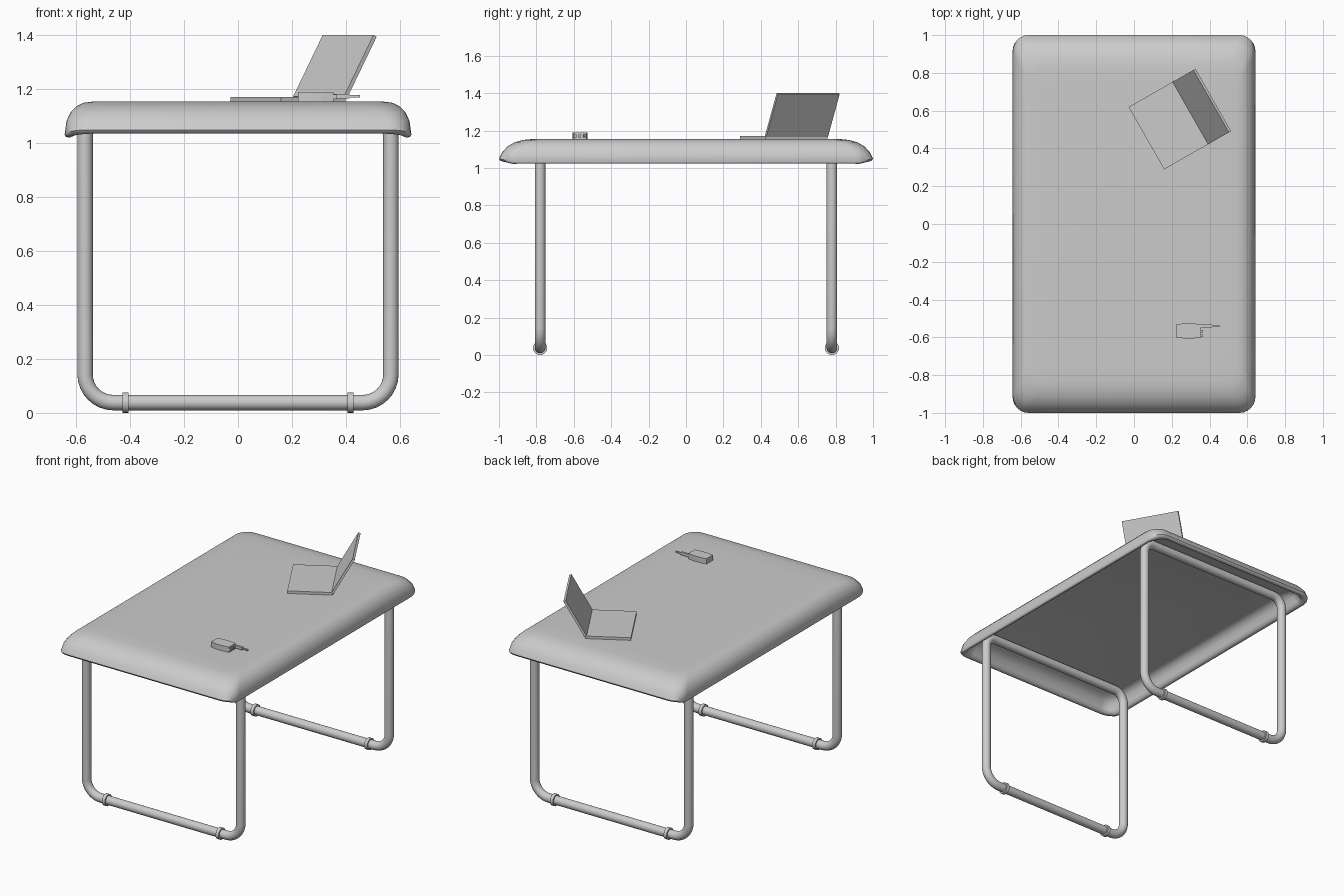
import bpy, bmesh, math
from mathutils import Matrix, Vector

if "Cube" in bpy.data.objects:
    bpy.data.objects.remove(bpy.data.objects["Cube"])

GREY = bpy.data.materials.new("light grey")
GREY.diffuse_color = (0.6, 0.6, 0.6, 1)
GREY.use_nodes = True
GREY.node_tree.nodes["Principled BSDF"].inputs["Base Color"].default_value = GREY.diffuse_color


def finish(name, bm, smooth=None):
    bmesh.ops.recalc_face_normals(bm, faces=bm.faces)
    me = bpy.data.meshes.new(name)
    bm.to_mesh(me)
    bm.free()
    me.materials.append(GREY)
    ob = bpy.data.objects.new(name, me)
    bpy.context.collection.objects.link(ob)
    if smooth:
        bpy.ops.object.select_all(action='DESELECT')
        ob.select_set(True)
        bpy.context.view_layer.objects.active = ob
        bpy.ops.object.shade_smooth_by_angle(angle=math.radians(smooth))
    return ob


def box(name, size, matrix):
    bm = bmesh.new()
    bmesh.ops.create_cube(bm, size=1, matrix=matrix @ Matrix.Diagonal((*size, 1)))
    return finish(name, bm)


def rounded_rect(hx, hy, r, steps=6):
    """Outline of a rounded rectangle, counter-clockwise."""
    pts = []
    for i, (sx, sy) in enumerate(((1, 1), (-1, 1), (-1, -1), (1, -1))):
        for k in range(steps + 1):
            a = math.pi / 2 * (i + k / steps)
            pts.append((sx * (hx - r) + r * math.cos(a), sy * (hy - r) + r * math.sin(a)))
    return pts


def loft(bm, rings, closed=False):
    n = len(rings[0])
    pairs = list(zip(rings, rings[1:])) + ([(rings[-1], rings[0])] if closed else [])
    for a, b in pairs:
        for i in range(n):
            bm.faces.new((a[i], a[(i + 1) % n], b[(i + 1) % n], b[i]))


# Table top: one hollow shell, inset x, inset y, height for each ring
PROFILE = [(0.17, 0.27, 1.155), (0.10, 0.17, 1.154), (0.070, 0.13, 1.150),
           (0.045, 0.085, 1.138), (0.022, 0.045, 1.115), (0.007, 0.016, 1.083),
           (0.0, 0.0, 1.050), (0.004, 0.006, 1.040), (0.014, 0.018, 1.036),
           (0.028, 0.032, 1.040), (0.034, 0.042, 1.060), (0.042, 0.065, 1.095),
           (0.058, 0.10, 1.120), (0.085, 0.15, 1.130)]
bm = bmesh.new()
rings = []
for ix, iy, z in PROFILE:
    ring = []
    for x, y in rounded_rect(0.643 - ix, 1.0 - iy, 0.085):
        # rim hangs slightly lower at the four corners
        near = max(0, 1 - abs(abs(y) - 0.92) / 0.09) * max(0, (abs(x) - 0.54) / 0.1)
        dip = 0.018 * near if z < 1.07 else 0
        ring.append(bm.verts.new((x, y, z - dip)))
    rings.append(ring)
loft(bm, rings)
bm.faces.new(rings[0])
bm.faces.new(rings[-1])
finish("table_top", bm, 50)


# Leg frames: closed tube loops, with a collar at each end of the floor bar
def leg_path():
    pts = []
    cx, zt, zb = 0.567, 1.098, 0.038
    for sx, sz, r, a0 in ((1, 1, 0.075, 0), (-1, 1, 0.075, 90), (-1, -1, 0.105, 180), (1, -1, 0.105, 270)):
        for k in range(9):
            a = math.radians(a0 + 90 * k / 8)
            ox = sx * (cx - r)
            oz = zt - r if sz > 0 else zb + r
            pts.append(Vector((ox + r * math.cos(a), 0, oz + r * math.sin(a))))
    return pts


def leg_frame(name, y, r=0.0285, sides=20):
    pts = leg_path()
    n = len(pts)
    bm = bmesh.new()
    rings = []
    for i, p in enumerate(pts):
        t = ((pts[(i + 1) % n] - p).normalized() + (p - pts[i - 1]).normalized()).normalized()
        side = Vector((t.z, 0, -t.x))
        ring = []
        for k in range(sides):
            a = 2 * math.pi * k / sides
            off = side * math.cos(a) * r + Vector((0, math.sin(a) * r, 0))
            ring.append(bm.verts.new(p + off + Vector((0, y, 0))))
        rings.append(ring)
    loft(bm, rings, closed=True)
    finish(name, bm, 40)


def collar(name, x, y):
    bm = bmesh.new()
    m = Matrix.Translation((x, y, 0.038)) @ Matrix.Rotation(math.pi / 2, 4, 'Y')
    bmesh.ops.create_cone(bm, cap_ends=True, segments=20, radius1=0.038, radius2=0.038,
                          depth=0.022, matrix=m)
    finish(name, bm, 40)


for end, y in (("front", -0.78), ("back", 0.78)):
    leg_frame(end + "_leg_frame", y)
    for side, x in (("left", -0.418), ("right", 0.418)):
        collar(f"{end}_{side}_collar", x, y)

# Laptop: base plus a tilted screen hinged on its far edge
lap = Matrix.Translation((0.185, 0.5225, 1.155)) @ Matrix.Rotation(math.radians(29.7), 4, 'Z')
box("laptop_base", (0.275, 0.38, 0.017), lap @ Matrix.Translation((0, 0, 0.0085)))
hinge = lap @ Matrix.Translation((0.1375, 0, 0.014)) @ Matrix.Rotation(math.radians(29), 4, 'Y')
box("laptop_screen", (0.015, 0.38, 0.262), hinge @ Matrix.Translation((-0.0005, 0, 0.131)))

# Small handheld gadget: body with slightly bulged sides, thin tip, three buttons
bm = bmesh.new()
outline = [(0.222, -0.600), (0.265, -0.606), (0.312, -0.606), (0.355, -0.600),
           (0.355, -0.532), (0.312, -0.526), (0.265, -0.526), (0.222, -0.532)]
body = [[bm.verts.new((x, y, z)) for x, y in outline] for z in (1.155, 1.19)]
loft(bm, body)
for cap in body:
    bm.faces.new(cap)
finish("gadget_body", bm)
box("gadget_tip_base", (0.06, 0.014, 0.018), Matrix.Translation((0.383, -0.540, 1.174)))
box("gadget_tip", (0.045, 0.008, 0.009), Matrix.Translation((0.430, -0.540, 1.174)))
for i in range(3):
    box(f"gadget_button_{i + 1}", (0.014, 0.014, 0.016),
        Matrix.Translation((0.358, -0.592 + 0.024 * i, 1.172)))
